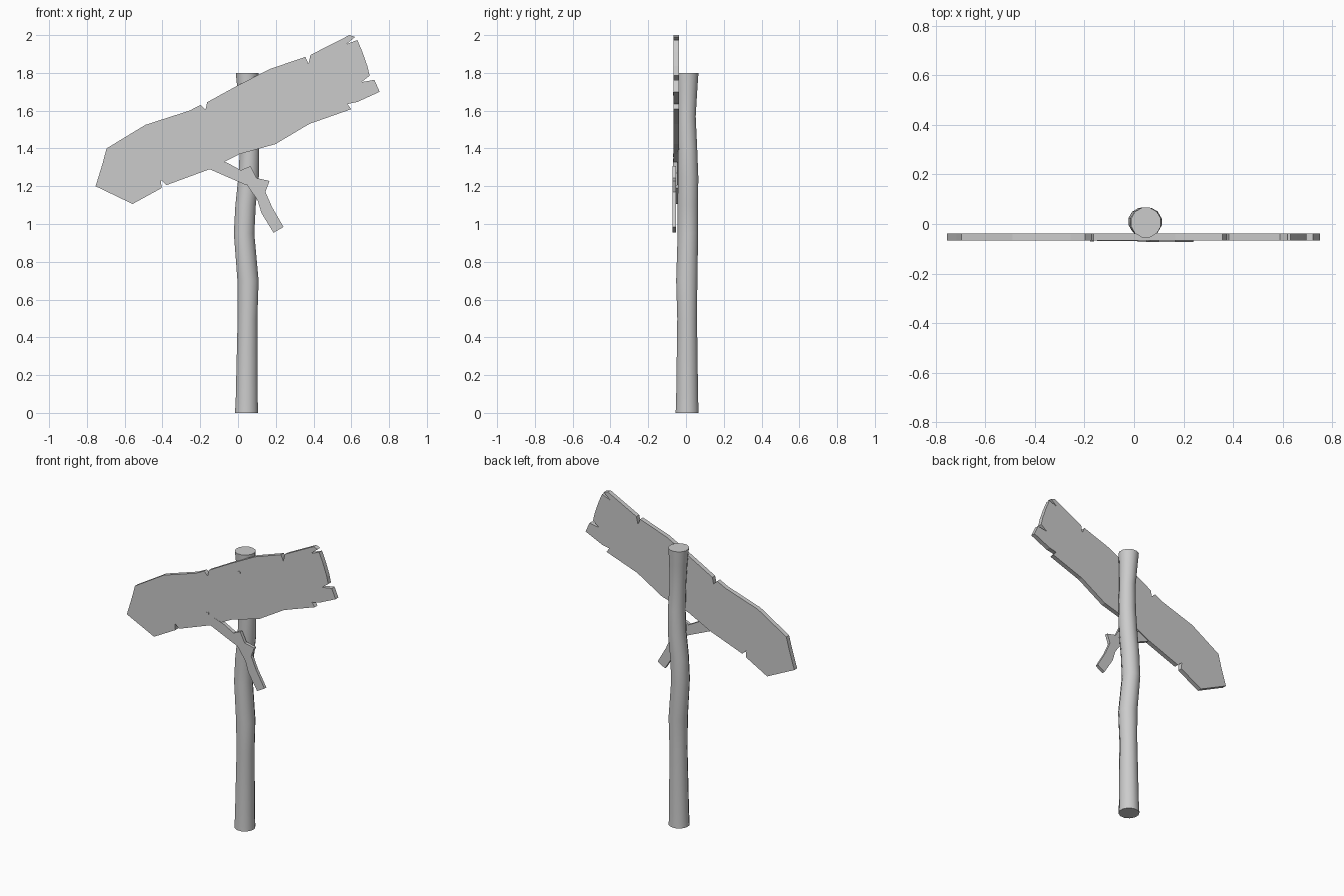
import bpy, bmesh, math
from mathutils import Vector

cube = bpy.data.objects.get("Cube")
if cube:
    bpy.data.objects.remove(cube, do_unlink=True)

GREY = (0.6, 0.6, 0.6, 1)
mat = bpy.data.materials.new("weathered grey")
mat.use_nodes = True
mat.diffuse_color = GREY
bsdf = mat.node_tree.nodes["Principled BSDF"]
bsdf.inputs["Base Color"].default_value = GREY


def finish(name, bm, smooth=False):
    bmesh.ops.recalc_face_normals(bm, faces=bm.faces)
    mesh = bpy.data.meshes.new(name)
    bm.to_mesh(mesh)
    bm.free()
    mesh.materials.append(mat)
    obj = bpy.data.objects.new(name, mesh)
    bpy.context.collection.objects.link(obj)
    if smooth:
        bpy.ops.object.select_all(action='DESELECT')
        obj.select_set(True)
        bpy.context.view_layer.objects.active = obj
        bpy.ops.object.shade_smooth_by_angle(angle=math.radians(40))
    return obj


def plank(name, outline, front, back):
    """Flat wooden piece: an x-z outline given thickness along y."""
    bm = bmesh.new()
    face = bm.faces.new([bm.verts.new((x, front, z)) for x, z in outline])
    ext = bmesh.ops.extrude_face_region(bm, geom=[face])
    verts = [v for v in ext["geom"] if isinstance(v, bmesh.types.BMVert)]
    bmesh.ops.translate(bm, verts=verts, vec=(0, back - front, 0))
    return finish(name, bm)


def trunk(name, rings, sides=12):
    """Crooked round post: each ring is (height, centre x, centre y, radius)."""
    bm = bmesh.new()
    loops = []
    for z, cx, cy, r in rings:
        loops.append([bm.verts.new((cx + r * math.cos(a), cy + r * math.sin(a), z))
                      for a in (math.tau * (i + 0.5) / sides for i in range(sides))])
    for low, high in zip(loops, loops[1:]):
        for i in range(sides):
            j = (i + 1) % sides
            bm.faces.new((low[i], low[j], high[j], high[i]))
    bm.faces.new(loops[0])
    bm.faces.new(loops[-1])
    return finish(name, bm, smooth=True)


# Crooked post
trunk("post", [
    (0, .045, .006, .063), (.08, .046, .006, .06), (.5, .05, .006, .054),
    (.7, .053, .004, .058), (.95, .032, .01, .056), (1.1, .04, .01, .056),
    (1.25, .056, .011, .056), (1.4, .061, .008, .053), (1.57, .056, .003, .05),
    (1.7, .051, .006, .055), (1.8, .048, .006, .062)])

# Splintered sign board
plank("sign_board", [
    (-.754, 1.2), (-.717, 1.32), (-.696, 1.4), (-.49, 1.525), (-.257, 1.6),
    (-.198, 1.63), (-.172, 1.605), (-.163, 1.645), (-.008, 1.73), (.167, 1.82),
    (.357, 1.885), (.373, 1.847), (.384, 1.895), (.59, 2), (.62, 1.99),
    (.574, 1.952), (.632, 1.974), (.659, 1.91), (.685, 1.836), (.697, 1.785),
    (.653, 1.751), (.722, 1.763), (.75, 1.7), (.632, 1.646), (.579, 1.635),
    (.6, 1.608), (.378, 1.53), (.198, 1.423), (.008, 1.37), (-.15, 1.29),
    (-.378, 1.206), (-.408, 1.233), (-.405, 1.19), (-.558, 1.106)], -.067, -.038)

# Splinter running from the board to the post
plank("side_splinter", [
    (-.13, 1.347), (-.055, 1.323), (.013, 1.286), (.05, 1.27),
    (.045, 1.205), (-.07, 1.255), (-.15, 1.29)], -.069, -.045)

# Broken strip hanging from the post
plank("hanging_strip", [
    (.015, 1.285), (.066, 1.307), (.098, 1.243), (.167, 1.228), (.145, 1.17),
    (.18, 1.09), (.241, .984), (.188, .954), (.124, 1.058), (.103, 1.127),
    (.04, 1.217)], -.072, -.052)

# Nails in the board
for i, (x, z) in enumerate([(.056, 1.69), (-.17, 1.363)]):
    bm = bmesh.new()
    bmesh.ops.create_cone(bm, cap_ends=True, segments=6, radius1=.009,
                          radius2=.009, depth=.006)
    bmesh.ops.rotate(bm, verts=bm.verts, cent=Vector(),
                     matrix=Vector((0, 0, 1)).rotation_difference(Vector((0, -1, 0))).to_matrix())
    bmesh.ops.translate(bm, verts=bm.verts, vec=(x, -.067, z))
    finish(f"nail_{i + 1}", bm)
